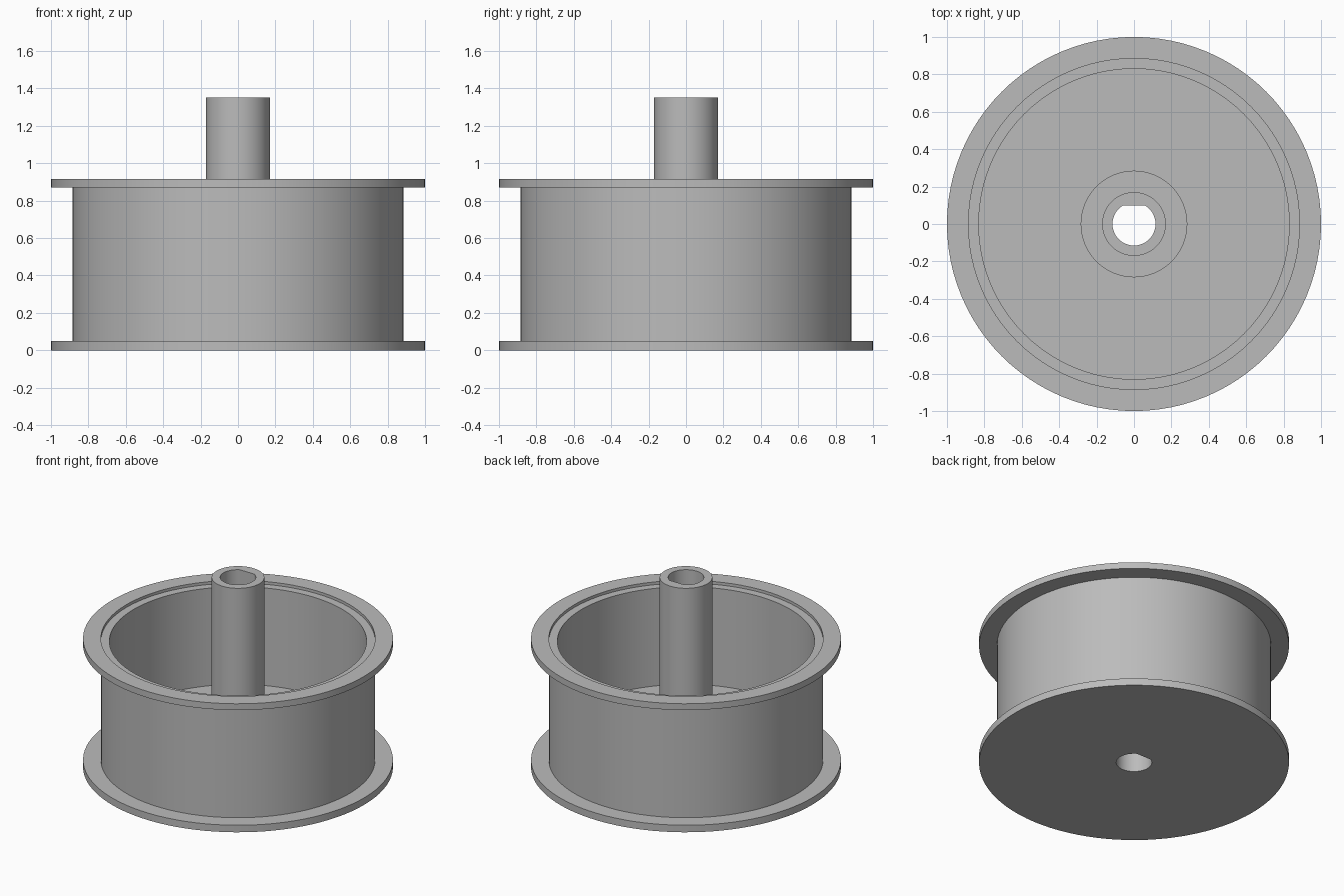
import bpy, bmesh, math

cube = bpy.data.objects.get("Cube")
if cube:
    bpy.data.objects.remove(cube, do_unlink=True)

SEGMENTS = 96
BORE = 0.115                                # bore radius
FLAT_Y = BORE * math.sin(math.radians(60))  # flat side of the D-shaped bore
FLANGE, DRUM, INNER, BOSS, SHAFT = 1.0, 0.885, 0.83, 0.285, 0.17
FLOOR, RIM = 0.20, 0.915

grey = bpy.data.materials.new("plain_grey")
grey.use_nodes = True
colour = (0.5, 0.5, 0.5, 1)
grey.diffuse_color = colour
grey.node_tree.nodes["Principled BSDF"].inputs["Base Color"].default_value = colour


def lathe(name, profile):
    """Revolve a closed profile; points on the bore are clipped to its flat."""
    bm = bmesh.new()
    rings = []
    for i in range(SEGMENTS):
        a = math.tau * i / SEGMENTS
        ring = []
        for r, z in profile:
            y = r * math.sin(a)
            if r == BORE:
                y = min(y, FLAT_Y)
            ring.append(bm.verts.new((r * math.cos(a), y, z)))
        rings.append(ring)
    n = len(profile)
    for i in range(SEGMENTS):
        a, b = rings[i], rings[(i + 1) % SEGMENTS]
        for j in range(n):
            k = (j + 1) % n
            bm.faces.new((a[j], b[j], b[k], a[k]))
    bmesh.ops.recalc_face_normals(bm, faces=bm.faces)
    mesh = bpy.data.meshes.new(name)
    bm.to_mesh(mesh)
    bm.free()
    mesh.materials.append(grey)
    obj = bpy.data.objects.new(name, mesh)
    bpy.context.collection.objects.link(obj)
    bpy.ops.object.select_all(action="DESELECT")
    obj.select_set(True)
    bpy.context.view_layer.objects.active = obj
    bpy.ops.object.shade_smooth_by_angle(angle=math.radians(30))
    return obj


# Open drum with two flanges, thick floor, low boss and tall hollow shaft
lathe("flanged_spool", [
    (BORE, 0), (FLANGE, 0), (FLANGE, 0.05), (DRUM, 0.05),      # bottom flange
    (DRUM, 0.87), (FLANGE, 0.87), (FLANGE, RIM), (DRUM, RIM),  # top flange
    (DRUM, 0.895), (INNER, 0.895), (INNER, FLOOR),             # ledge and inner wall
    (BOSS, FLOOR), (BOSS, 0.25), (SHAFT, 0.25),                # floor and boss
    (SHAFT, 1.35), (BORE, 1.35),                               # shaft
])
